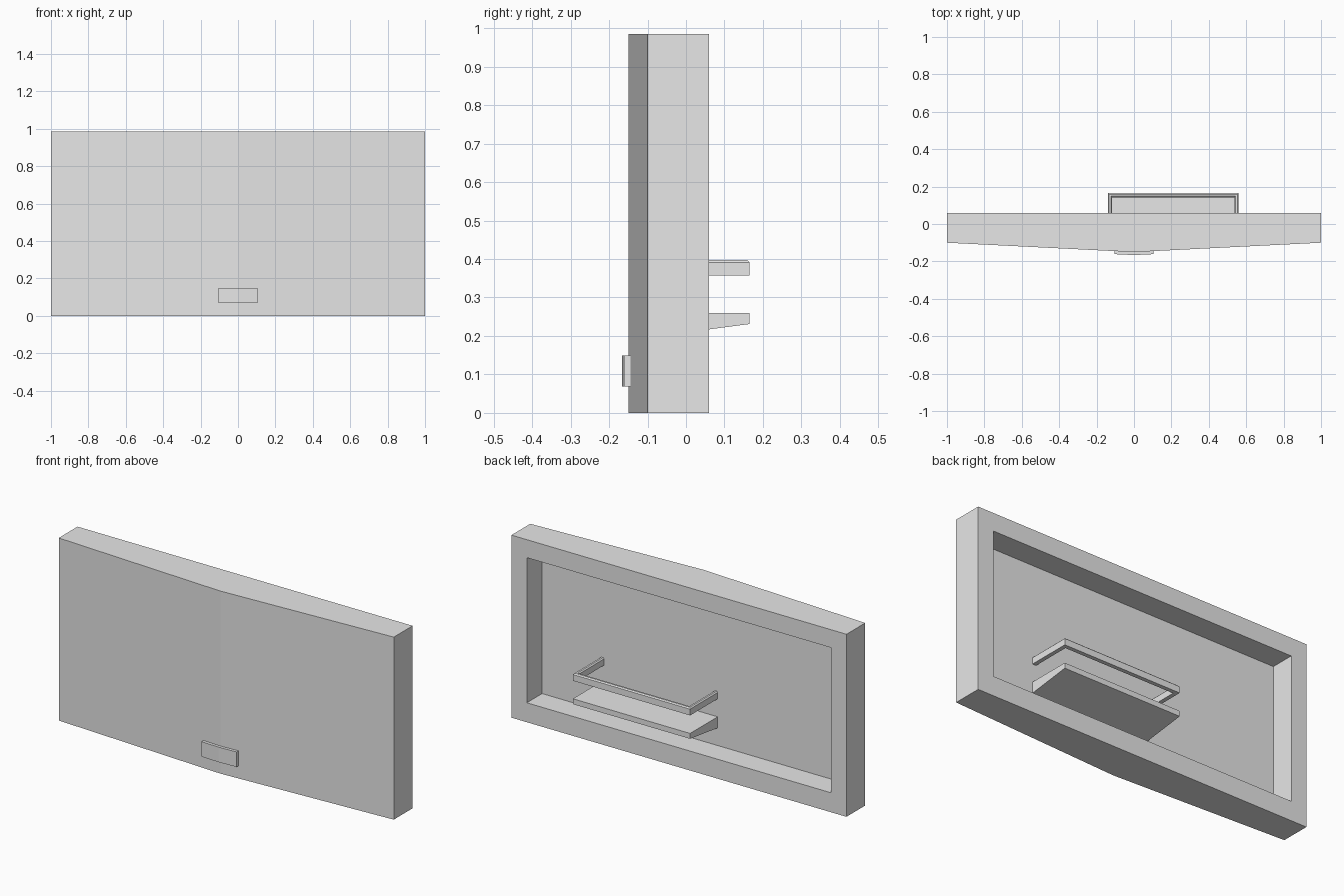
import bpy
import bmesh

cube = bpy.data.objects.get("Cube")
if cube:
    bpy.data.objects.remove(cube, do_unlink=True)

grey = bpy.data.materials.new("plain_grey")
grey.use_nodes = True
grey.diffuse_color = (0.8, 0.8, 0.8, 1)
grey.node_tree.nodes["Principled BSDF"].inputs["Base Color"].default_value = (0.8, 0.8, 0.8, 1)

WIDTH, HEIGHT = 2.0, 0.985
BACK, FLOOR = 0.06, -0.07      # rear rim plane and recess floor plane
SHELF_X = (-0.14, 0.56)
SHELF_Y = 0.165


def prism(name, points, place, start, end):
    """Extrude a 2D outline between two values; place maps (a, b, depth) to xyz."""
    bm = bmesh.new()
    face = bm.faces.new([bm.verts.new(place(a, b, start)) for a, b in points])
    moved = bmesh.ops.extrude_face_region(bm, geom=[face])["geom"]
    for v in moved:
        if isinstance(v, bmesh.types.BMVert):
            i = min(range(len(points)), key=lambda k: (v.co - vec(place(*points[k], start))).length)
            v.co = place(*points[i], end)
    bmesh.ops.recalc_face_normals(bm, faces=bm.faces)
    mesh = bpy.data.meshes.new(name)
    bm.to_mesh(mesh)
    bm.free()
    mesh.materials.append(grey)
    obj = bpy.data.objects.new(name, mesh)
    bpy.context.collection.objects.link(obj)
    return obj


def vec(p):
    from mathutils import Vector
    return Vector(p)


def plan(a, b, d):
    return (a, b, d)


def side(a, b, d):
    return (d, a, b)


# Main panel with a shallow V front
panel = prism("front_panel", [(-WIDTH / 2, BACK), (-WIDTH / 2, -0.10), (0, -0.15),
                              (WIDTH / 2, -0.10), (WIDTH / 2, BACK)], plan, 0, HEIGHT)

# Recess cut into the back
rx = 0.908
cutter = prism("recess_cutter", [(-rx, FLOOR), (rx, FLOOR), (rx, 0.2), (-rx, 0.2)],
               plan, 0.105, 0.888)
cutter.hide_render = True
cutter.hide_viewport = True
cut = panel.modifiers.new("recess", "BOOLEAN")
cut.object = cutter
cut.operation = "DIFFERENCE"
cut.solver = "EXACT"
bpy.context.view_layer.update()
cut_mesh = bpy.data.meshes.new_from_object(
    panel.evaluated_get(bpy.context.evaluated_depsgraph_get()))
panel.modifiers.clear()
panel.data = cut_mesh
bpy.data.objects.remove(cutter, do_unlink=True)

# Small plate on the front, following the V
prism("front_plate", [(-0.105, -0.14), (-0.105, -0.161), (0, -0.166),
                      (0.105, -0.161), (0.105, -0.14)], plan, 0.068, 0.149)

# Shelf with a sloping underside
prism("shelf", [(FLOOR, 0.26), (SHELF_Y, 0.26), (SHELF_Y, 0.231), (FLOOR, 0.20)],
      side, *SHELF_X)

# Guard rail: chamfered section swept round three sides with mitred corners
section = [(0, 0.357), (0, 0.391), (0.006, 0.397), (0.016, 0.397),
           (0.022, 0.391), (0.022, 0.357)]
bm = bmesh.new()
x0, x1 = SHELF_X
rings = []
for x, y, sx, sy in ((x0, FLOOR, 1, 0), (x0, SHELF_Y, 1, -1),
                     (x1, SHELF_Y, -1, -1), (x1, FLOOR, -1, 0)):
    rings.append([bm.verts.new((x + sx * o, y + sy * o, z)) for o, z in section])
n = len(section)
for a, b in zip(rings, rings[1:]):
    for i in range(n):
        j = (i + 1) % n
        bm.faces.new((a[i], a[j], b[j], b[i]))
bm.faces.new(rings[0])
bm.faces.new(rings[-1])
bmesh.ops.recalc_face_normals(bm, faces=bm.faces)
mesh = bpy.data.meshes.new("guard_rail")
bm.to_mesh(mesh)
bm.free()
mesh.materials.append(grey)
bpy.context.collection.objects.link(bpy.data.objects.new("guard_rail", mesh))
